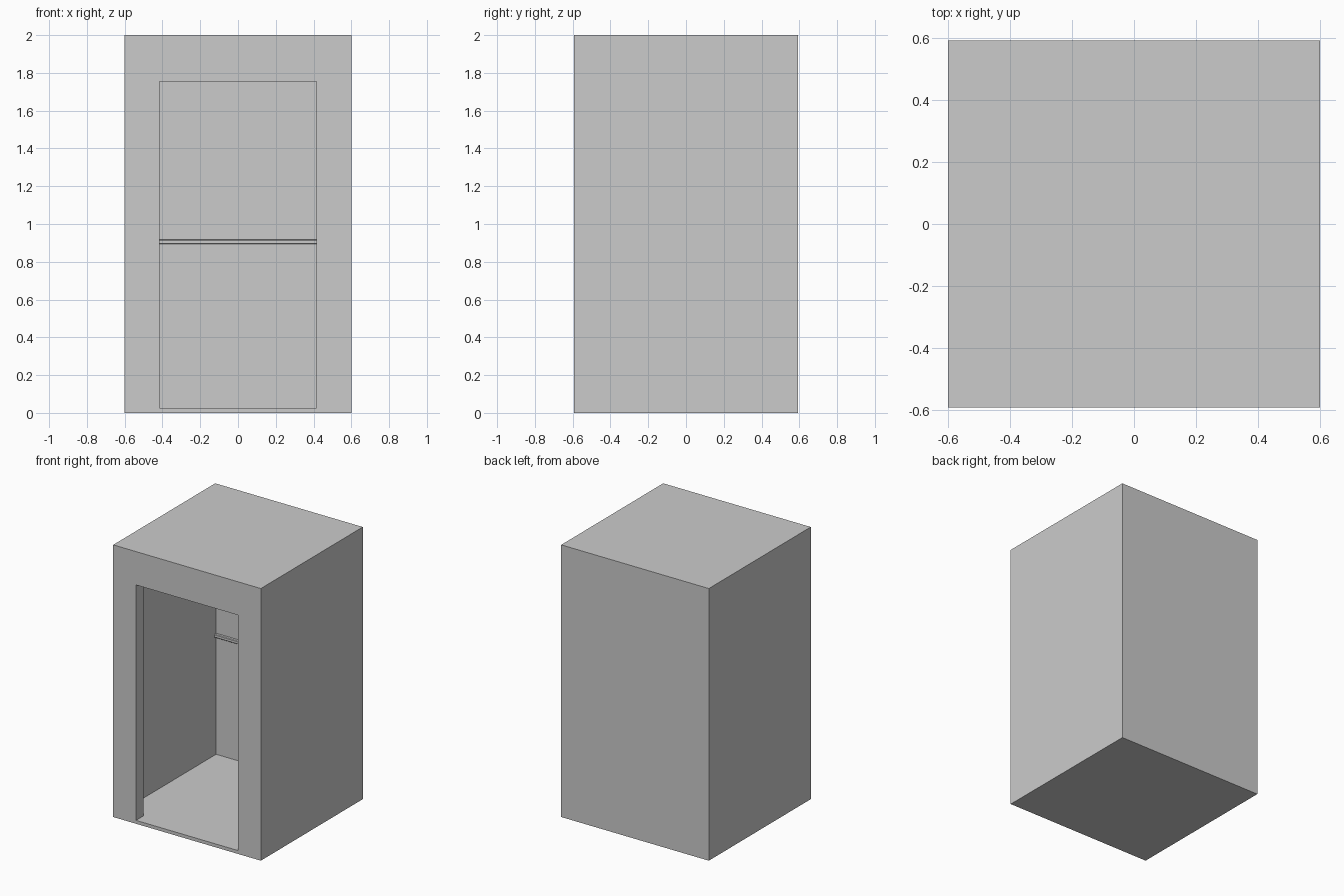
import bpy
from mathutils import Vector

if "Cube" in bpy.data.objects:
    bpy.data.objects.remove(bpy.data.objects["Cube"])

W, D, H = 1.2, 1.184, 2.0      # outer size
T = 0.025                      # panel thickness
FRONT = 0.087                  # depth of the door surround
OPEN_X, OPEN_TOP = 0.415, 1.755


def box(name, lo, hi):
    lo, hi = Vector(lo), Vector(hi)
    bpy.ops.mesh.primitive_cube_add(size=1, location=(lo + hi) / 2)
    ob = bpy.context.object
    ob.name = name
    ob.dimensions = hi - lo
    bpy.ops.object.transform_apply(location=False, rotation=False, scale=True)
    return ob


def cut(target, cutter):
    mod = target.modifiers.new("cut", 'BOOLEAN')
    mod.operation = 'DIFFERENCE'
    mod.solver = 'EXACT'
    mod.object = cutter
    bpy.context.view_layer.objects.active = target
    bpy.ops.object.modifier_apply(modifier=mod.name)
    bpy.data.objects.remove(cutter)


x, y = W / 2, D / 2

# Cabin shell: hollow room with a doorway through the thick front
cabin = box("cabin_shell", (-x, -y, 0), (x, y, H))
cut(cabin, box("room_cutter", (-x + T, -y + FRONT, T), (x - T, y - T, H - T)))
cut(cabin, box("door_cutter", (-OPEN_X, -y - 0.1, T), (OPEN_X, -y + FRONT + 0.1, OPEN_TOP)))

# Handrail along the back wall
rail = box("handrail", (-x + T, y - T - 0.025, 0.893), (x - T, y - T, 0.917))
bevel = rail.modifiers.new("bevel", 'BEVEL')
bevel.width = 0.004
bevel.segments = 1
